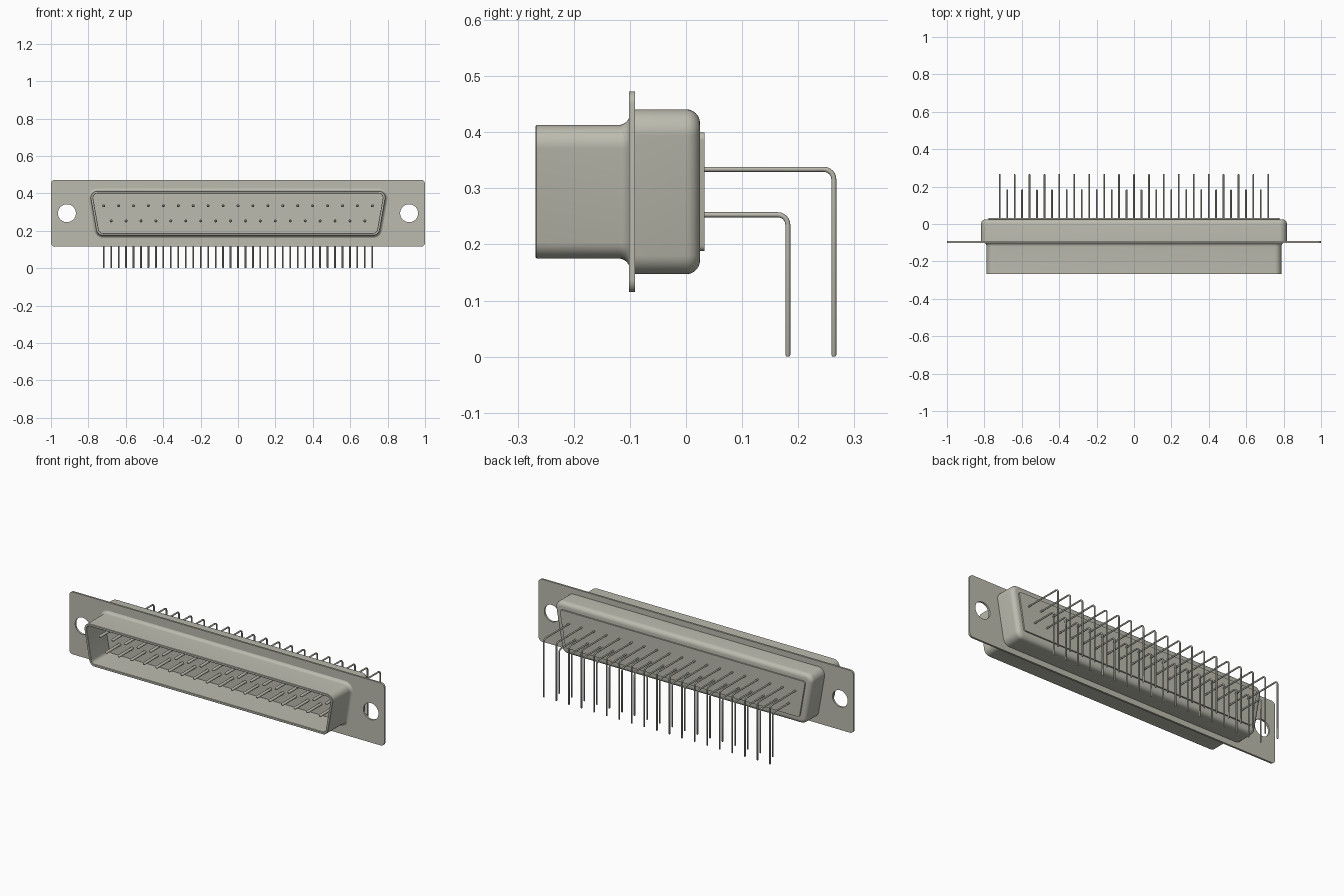
import bpy, bmesh, math
from mathutils import Vector

if "Cube" in bpy.data.objects:
    bpy.data.objects.remove(bpy.data.objects["Cube"])

# One warm grey metal for everything
metal = bpy.data.materials.new("warm_grey_metal")
metal.use_nodes = True
colour = (0.5, 0.5, 0.43, 1)
metal.diffuse_color = colour
metal.node_tree.nodes["Principled BSDF"].inputs["Base Color"].default_value = colour

SLANT = math.tan(math.radians(10))


def finish(obj, angle=35):
    obj.data.materials.clear()
    obj.data.materials.append(metal)
    bpy.ops.object.select_all(action='DESELECT')
    obj.select_set(True)
    bpy.context.view_layer.objects.active = obj
    if obj.type == 'CURVE':
        bpy.ops.object.convert(target='MESH')
        obj = bpy.context.object
    bpy.ops.object.shade_smooth_by_angle(angle=math.radians(angle))
    return obj


def rounded(corners, r, seg=6):
    """Round the corners of a convex 2D polygon."""
    pts, n = [], len(corners)
    for i in range(n):
        p = Vector(corners[i])
        a = (Vector(corners[i - 1]) - p).normalized()
        b = (Vector(corners[(i + 1) % n]) - p).normalized()
        half = a.angle(b) / 2
        centre = p + (a + b).normalized() * r / math.sin(half)
        start = p + a * r / math.tan(half) - centre
        end = p + b * r / math.tan(half) - centre
        for k in range(seg + 1):
            t = k / seg
            d = (start * (1 - t) + end * t).normalized() * r
            pts.append(centre + d)
    return pts


def d_profile(top_half, z0, z1, r, inset):
    """Rounded D-shaped outline, wider at the top, shrunk by inset."""
    def x(z):
        return top_half - inset - SLANT * (z1 - z)
    lo, hi = z0 + inset, z1 - inset
    c = [(-x(lo), lo), (x(lo), lo), (x(hi), hi), (-x(hi), hi)]
    return rounded(c, max(r - inset, 0.006))


def loft(name, shape, stations):
    """Skin D outlines along y; stations are (y, inset); both ends capped."""
    bm = bmesh.new()
    rings = [[bm.verts.new((p.x, y, p.y)) for p in d_profile(*shape, inset)]
             for y, inset in stations]
    n = len(rings[0])
    for a, b in zip(rings, rings[1:]):
        for i in range(n):
            bm.faces.new((a[i], a[(i + 1) % n], b[(i + 1) % n], b[i]))
    bm.faces.new(rings[0])
    bm.faces.new(rings[-1])
    bmesh.ops.recalc_face_normals(bm, faces=bm.faces)
    mesh = bpy.data.meshes.new(name)
    bm.to_mesh(mesh)
    bm.free()
    obj = bpy.data.objects.new(name, mesh)
    bpy.context.collection.objects.link(obj)
    return finish(obj)


def arc(cy, ci, r, a0, a1, n=6):
    """Quarter-round stations in (y, inset)."""
    out = []
    for k in range(n + 1):
        a = math.radians(a0 + (a1 - a0) * k / n)
        out.append((cy + r * math.cos(a), ci + r * math.sin(a)))
    return out


# Front shell: flared root, straight wall, open mouth, inner wall and floor
loft("front_shell", (0.795, 0.175, 0.413, 0.035),
     arc(-0.120, -0.020, 0.020, 0, 90)
     + [(-0.266, 0), (-0.268, 0.002), (-0.268, 0.012), (-0.266, 0.014),
        (-0.104, 0.014)])

# Rear shell with rounded back edge
loft("rear_shell", (0.825, 0.147, 0.441, 0.04),
     [(-0.092, 0)] + arc(0.0, 0.025, 0.025, -90, 0))

# Thin insulator plate on the back
loft("rear_plate", (0.78, 0.188, 0.400, 0.012), [(0.02, 0), (0.033, 0)])


def new_curve(name, dims):
    cu = bpy.data.curves.new(name, 'CURVE')
    cu.dimensions = dims
    obj = bpy.data.objects.new(name, cu)
    bpy.context.collection.objects.link(obj)
    return obj


def add_spline(cu, pts, cyclic=False, radii=None):
    s = cu.splines.new('POLY')
    s.points.add(len(pts) - 1)
    for i, p in enumerate(pts):
        s.points[i].co = (*p, 1)
        s.points[i].radius = radii[i] if radii else 1
    s.use_cyclic_u = cyclic


# Mounting flange with two screw holes
flange = new_curve("mounting_flange", '2D')
flange.data.fill_mode = 'BOTH'
flange.data.extrude = 0.0055
outline = rounded([(-1, 0.115), (1, 0.115), (1, 0.473), (-1, 0.473)], 0.022)
add_spline(flange.data, [(p.x, p.y, 0) for p in outline], True)
for side in (-1, 1):
    hole = [(side * 0.915 + 0.048 * math.cos(k * math.tau / 40),
             0.294 + 0.048 * math.sin(k * math.tau / 40), 0) for k in range(40)]
    add_spline(flange.data, hole, True)
flange.rotation_euler = (math.pi / 2, 0, 0)
flange.location.y = -0.0960
finish(flange)


# Two staggered rows of contacts: straight front pins, bent rear leads
def pin_row(label, count, z, reach):
    front = new_curve(label + "_front_pins", '3D')
    rear = new_curve(label + "_rear_leads", '3D')
    for obj, depth in ((front, 0.008), (rear, 0.0045)):
        obj.data.bevel_depth = depth
        obj.data.bevel_resolution = 2
        obj.data.use_fill_caps = True
    bend = 0.018
    for i in range(count):
        x = (i - (count - 1) / 2) * 0.0798
        add_spline(front.data,
                   [(x, y, z) for y in (-0.10, -0.222, -0.227, -0.230)],
                   radii=[1, 1, 0.8, 0.4])
        path = [(x, 0.02, z)]
        for k in range(7):
            a = math.pi / 2 * (1 - k / 6)
            path.append((x, reach - bend + bend * math.cos(a),
                         z - bend + bend * math.sin(a)))
        path += [(x, reach, 0.003), (x, reach, 0)]
        add_spline(rear.data, path, radii=[1] * (len(path) - 1) + [0.6])
    finish(front, 50)
    finish(rear, 50)


pin_row("upper", 19, 0.334, 0.2635)
pin_row("lower", 18, 0.253, 0.1815)
